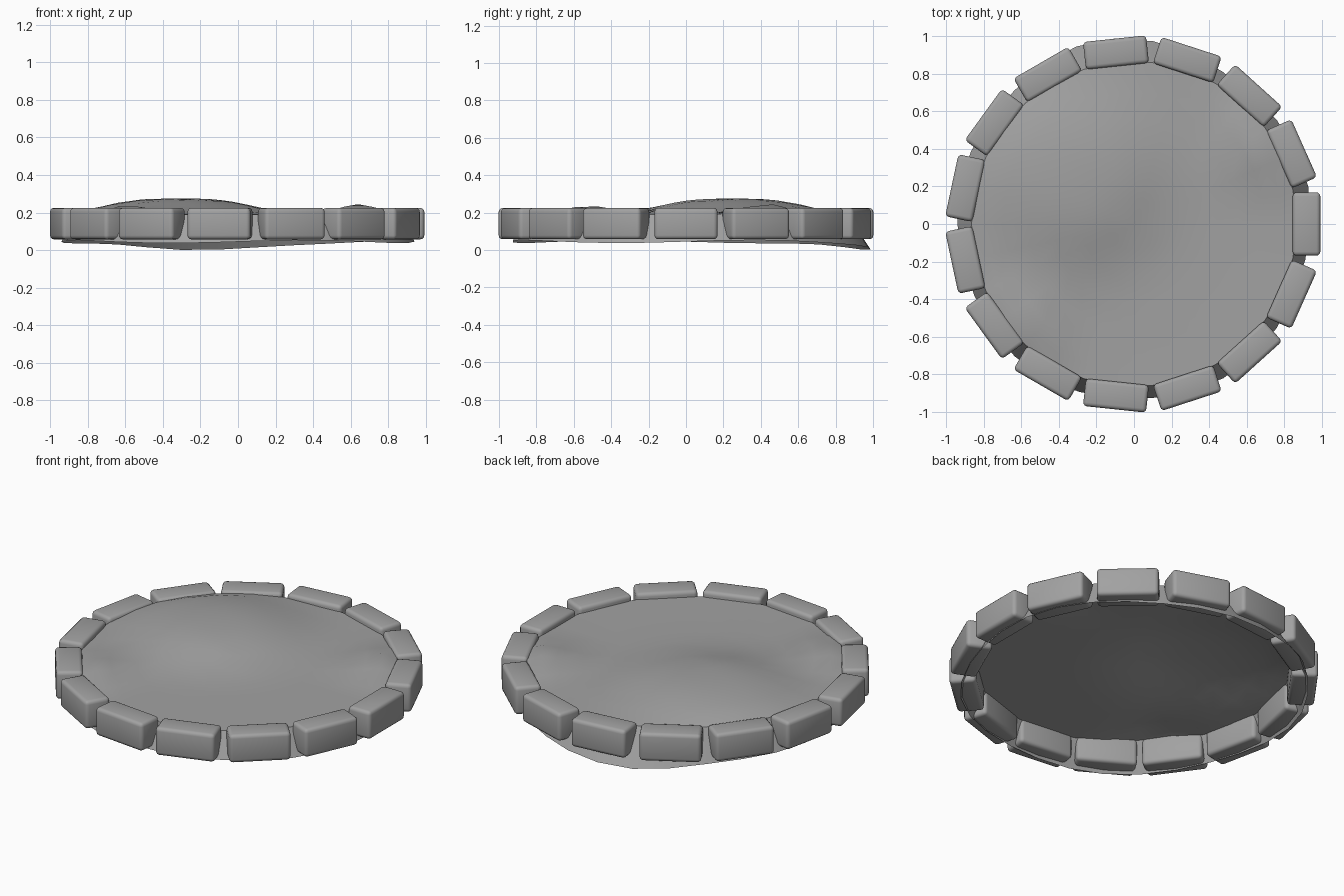
import bpy, bmesh, math

cube = bpy.data.objects.get("Cube")
if cube:
    bpy.data.objects.remove(cube, do_unlink=True)

# One stone grey for everything
GREY = (0.36, 0.36, 0.36, 1)
stone = bpy.data.materials.new("stone grey")
stone.use_nodes = True
stone.diffuse_color = GREY
stone.node_tree.nodes["Principled BSDF"].inputs["Base Color"].default_value = GREY

BLOCKS = 15
SEGMENTS = 30


def add_object(name, bm):
    mesh = bpy.data.meshes.new(name)
    bm.to_mesh(mesh)
    bm.free()
    mesh.materials.append(stone)
    obj = bpy.data.objects.new(name, mesh)
    bpy.context.collection.objects.link(obj)
    return obj


def smooth(obj, degrees):
    bpy.ops.object.select_all(action="DESELECT")
    obj.select_set(True)
    bpy.context.view_layer.objects.active = obj
    bpy.ops.object.shade_smooth_by_angle(angle=math.radians(degrees))


def bump(x, y, cx, cy, width, power=2):
    return math.exp(-(math.hypot(x - cx, y - cy) / width) ** power)


def ground_height(x, y):
    # A broad flat-topped hump and two low rises near the rim
    return (0.19 + 0.085 * bump(x, y, -0.32, 0.25, 0.46, 3.2)
            + 0.06 * bump(x, y, 0.67, 0.42, 0.17)
            + 0.052 * bump(x, y, -0.59, -0.53, 0.17))


# Gently uneven ground with a flared skirt, open underneath
bm = bmesh.new()
angles = [math.tau * i / SEGMENTS for i in range(SEGMENTS)]
rings = []
for radius in (0.14, 0.28, 0.42, 0.56, 0.7, 0.79, 0.865):
    rings.append([])
    for a in angles:
        x, y = radius * math.cos(a), radius * math.sin(a)
        z = ground_height(x, y)
        if radius > 0.85:
            z = min(z, 0.21)
        rings[-1].append(bm.verts.new((x, y, z)))
skirt = []
for i, a in enumerate(angles):
    dip = bump(a, 0, math.radians(103), 0, 0.5)
    radius = 0.94 + 0.055 * dip + 0.01 * math.sin(5 * a) * (1 - dip)
    z = 0.045 - 0.045 * dip + 0.008 * math.sin(4 * a) * (1 - dip)
    skirt.append(bm.verts.new((radius * math.cos(a), radius * math.sin(a), z)))
rings.append(skirt)
centre = bm.verts.new((0, 0, ground_height(0, 0)))
for i in range(SEGMENTS):
    j = (i + 1) % SEGMENTS
    bm.faces.new((centre, rings[0][i], rings[0][j]))
    for inner, outer in zip(rings, rings[1:]):
        bm.faces.new((inner[i], outer[i], outer[j], inner[j]))
smooth(add_object("ground", bm), 35)

# Ring of rounded border stones
for i in range(BLOCKS):
    a = math.tau * i / BLOCKS
    bm = bmesh.new()
    bmesh.ops.create_cube(bm, size=1)
    bmesh.ops.scale(bm, vec=(0.147, 0.337, 0.167), verts=bm.verts)
    bmesh.ops.bevel(bm, geom=bm.edges[:], offset=0.021, segments=3,
                    profile=0.5, affect="EDGES")
    block = add_object(f"border_stone_{i + 1}", bm)
    block.location = (0.918 * math.cos(a), 0.918 * math.sin(a), 0.141)
    block.rotation_euler.z = a
    smooth(block, 40)
